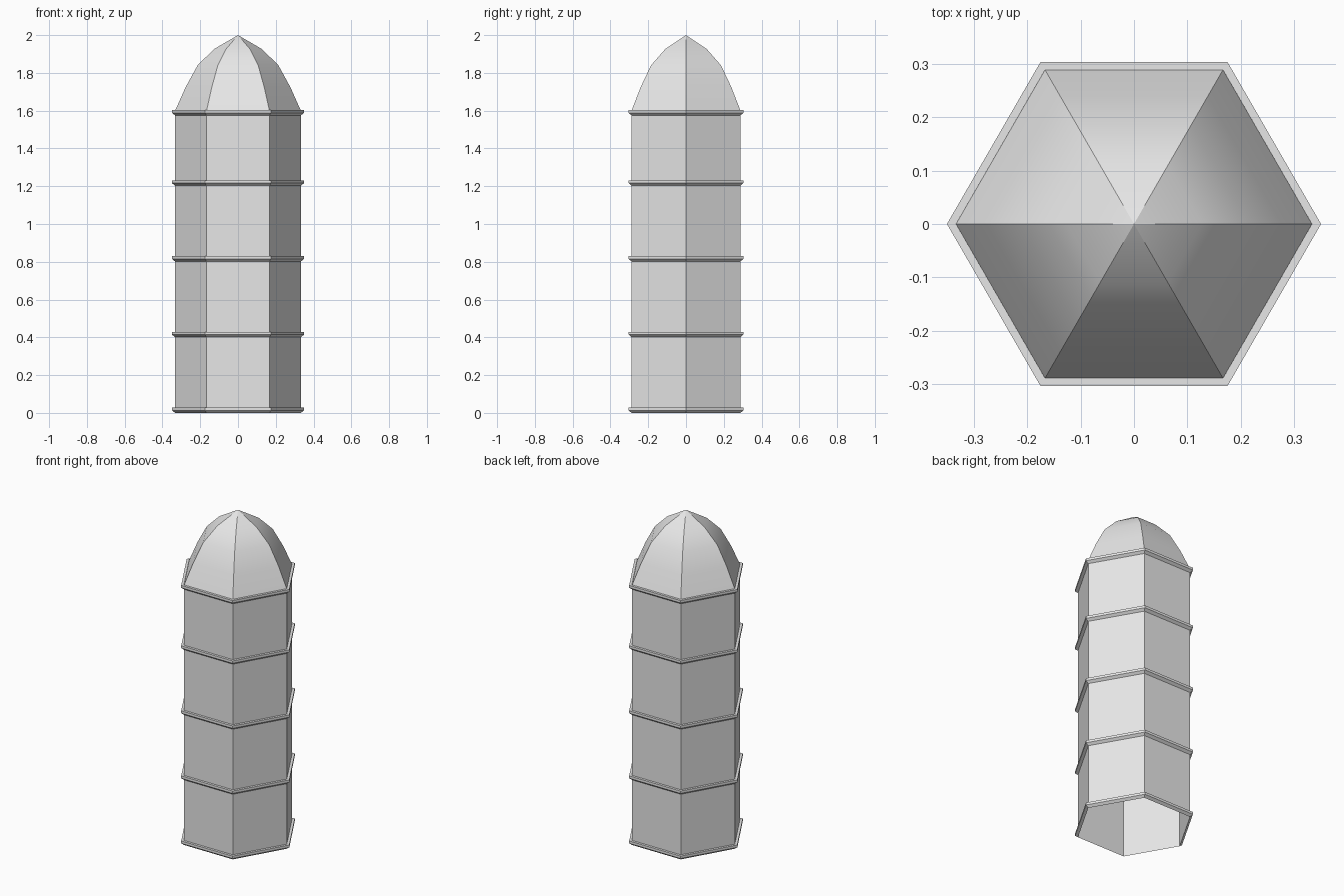
import bpy, bmesh
from math import cos, sin, pi, radians

cube = bpy.data.objects.get("Cube")
if cube:
    bpy.data.objects.remove(cube, do_unlink=True)

SIDES = 6
RADIUS = 0.333
RIM = 0.35
TIER = 0.4
WALL_TOP = 1.6

stone = bpy.data.materials.new("light_grey_stone")
stone.use_nodes = True
grey = (0.8, 0.8, 0.8, 1)
stone.diffuse_color = grey
stone.node_tree.nodes["Principled BSDF"].inputs["Base Color"].default_value = grey


def hex_lathe(name, profile, z=0, smooth=False):
    """Sweep a (radius, height) profile, listed upward, around six corners."""
    bm = bmesh.new()
    rows = []
    for r, h in profile:
        if r == 0:
            rows.append([bm.verts.new((0, 0, z + h))] * SIDES)
        else:
            rows.append([bm.verts.new((r * cos(2 * pi * i / SIDES),
                                       r * sin(2 * pi * i / SIDES), z + h))
                         for i in range(SIDES)])
    for low, high in zip(rows, rows[1:]):
        for i in range(SIDES):
            j = (i + 1) % SIDES
            corners = [low[i], low[j], high[j], high[i]]
            bm.faces.new(list(dict.fromkeys(corners)))
    mesh = bpy.data.meshes.new(name)
    bm.to_mesh(mesh)
    bm.free()
    mesh.materials.append(stone)
    obj = bpy.data.objects.new(name, mesh)
    bpy.context.collection.objects.link(obj)
    if smooth:
        bpy.ops.object.select_all(action='DESELECT')
        obj.select_set(True)
        bpy.context.view_layer.objects.active = obj
        bpy.ops.object.shade_smooth_by_angle(angle=radians(28))
    return obj


# Hollow shaft, open at the bottom
hex_lathe("tower_wall", [(RADIUS, 0), (RADIUS, WALL_TOP)])

# Curved roof with six sharp ribs
hex_lathe("domed_roof", [(RADIUS, WALL_TOP), (0.277, 1.725), (0.214, 1.84),
                         (0.127, 1.926), (0, 2)], smooth=True)

# Bands with a flat top and a bevelled underside
band = [(RADIUS, 0), (RIM, 0.013), (RIM, 0.028), (RADIUS, 0.028)]
for level in range(4):
    hex_lathe(f"band_{level + 1}", band, z=level * (TIER + 0.001))
hex_lathe("cornice", band, z=WALL_TOP - 0.025)
